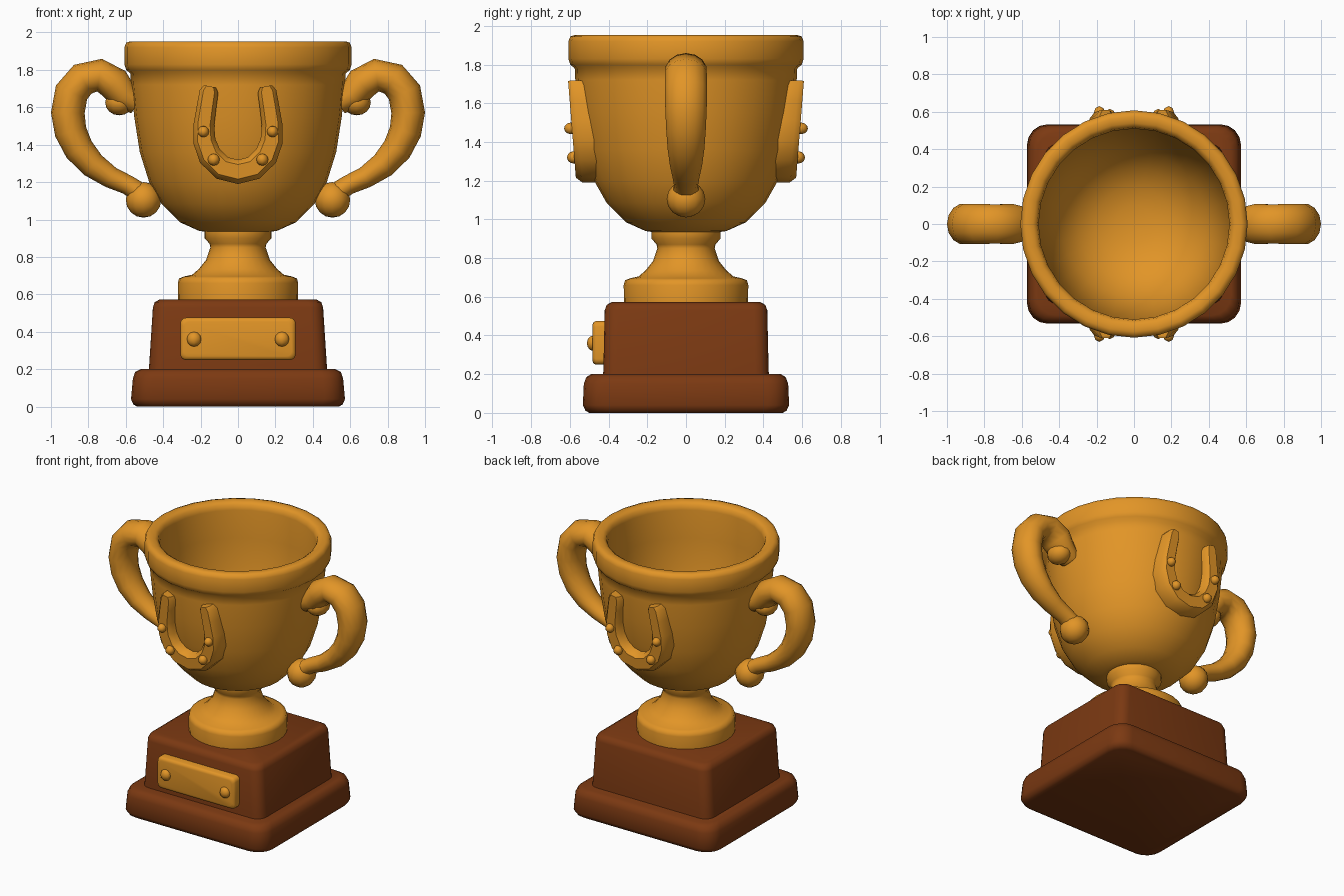
import bpy, bmesh, math
from mathutils import Vector

if "Cube" in bpy.data.objects:
    bpy.data.objects.remove(bpy.data.objects["Cube"], do_unlink=True)


def make_material(name, rgb):
    mat = bpy.data.materials.new(name)
    mat.use_nodes = True
    mat.diffuse_color = (*rgb, 1)
    mat.node_tree.nodes["Principled BSDF"].inputs["Base Color"].default_value = (*rgb, 1)
    return mat


gold = make_material("gold", (0.76, 0.30, 0.02))
wood = make_material("brown wood", (0.2, 0.041, 0.006))


def finish(bm, name, mat, angle=50):
    """Turn a bmesh into a smooth shaded object."""
    bmesh.ops.recalc_face_normals(bm, faces=bm.faces)
    mesh = bpy.data.meshes.new(name)
    bm.to_mesh(mesh)
    bm.free()
    mesh.materials.append(mat)
    obj = bpy.data.objects.new(name, mesh)
    bpy.context.collection.objects.link(obj)
    bpy.ops.object.select_all(action="DESELECT")
    obj.select_set(True)
    bpy.context.view_layer.objects.active = obj
    bpy.ops.object.shade_smooth_by_angle(angle=math.radians(angle))
    return obj


def loft(name, rings, mat, angle=50):
    """Skin a list of equal closed rings and cap both ends."""
    bm = bmesh.new()
    loops = [[bm.verts.new(p) for p in ring] for ring in rings]
    n = len(loops[0])
    for a, b in zip(loops, loops[1:]):
        for i in range(n):
            j = (i + 1) % n
            bm.faces.new((a[i], a[j], b[j], b[i]))
    bm.faces.new(loops[0])
    bm.faces.new(loops[-1])
    return finish(bm, name, mat, angle)


def circle(r, z, n=28):
    return [(r * math.cos(t), r * math.sin(t), z)
            for t in (math.tau * i / n for i in range(n))]


def rounded_rect(hx, hy, r, steps=4):
    pts = []
    for q, (sx, sy) in enumerate(((1, 1), (-1, 1), (-1, -1), (1, -1))):
        for k in range(steps + 1):
            t = math.pi / 2 * (q + k / steps)
            pts.append((sx * (hx - r) + r * math.cos(t), sy * (hy - r) + r * math.sin(t)))
    return pts


def ball(name, loc, size, mat, seg=12):
    bm = bmesh.new()
    bmesh.ops.create_uvsphere(bm, u_segments=seg, v_segments=seg // 2 + 2, radius=1)
    bmesh.ops.scale(bm, vec=size, verts=bm.verts)
    bmesh.ops.translate(bm, vec=loc, verts=bm.verts)
    return finish(bm, name, mat, 60)


def directions(path):
    """Unit tangents along a path of (x, z) points."""
    out = []
    for i in range(len(path)):
        a, b = path[max(i - 1, 0)], path[min(i + 1, len(path) - 1)]
        out.append((Vector(b) - Vector(a)).normalized())
    return out


# Wooden base: wide foot and tapered block, as (z, half x, half y)
foot = [(0, .54, .50), (.012, .56, .52), (.04, .572, .533), (.15, .562, .528),
        (.185, .55, .515), (.2, .52, .49)]
block = [(.18, .478, .43), (.22, .475, .427), (.53, .455, .42), (.558, .445, .41), (.572, .42, .385)]
for name, levels, r in (("base_foot", foot, .11), ("base_block", block, .07)):
    loft(name, [[(x, y, z) for x, y in rounded_rect(hx, hy, r)] for z, hx, hy in levels], wood)

# Cup, stem and collar in one turned profile (radius, z)
outer = [(.32, .56), (.322, .66), (.315, .685), (.29, .695), (.245, .705), (.21, .735), (.17, .785),
         (.148, .85), (.152, .87), (.178, .9), (.178, .935), (.21, .94), (.31, .985), (.41, 1.085),
         (.475, 1.2), (.525, 1.36), (.555, 1.55), (.572, 1.72), (.575, 1.78)]
rim = [(.598, 1.8), (.608, 1.83), (.608, 1.92), (.598, 1.945), (.575, 1.953), (.54, 1.95),
       (.518, 1.935), (.51, 1.9)]
inner = [(.508, 1.7), (.485, 1.5), (.45, 1.33), (.39, 1.2), (.3, 1.1), (.2, 1.045), (.1, 1.02), (.02, 1.015)]
loft("cup", [circle(r, z) for r, z in outer + rim + inner], gold, 60)

# Name plate with two rivets on the front
plate = [(-.40, 0), (-.465, 0), (-.478, .006), (-.483, .02)]
loft("name_plate", [[(x, y, .362 + z) for x, z in rounded_rect(.308 - d, .113 - d, .03)]
                    for y, d in plate], gold)
for side, s in (("left", 1), ("right", -1)):
    ball(f"plate_rivet_{side}", (.235 * s, -.48, .36), (.04, .032, .04), gold, 8)

# Handles: tapered tube (x, z, radius) with a ball at the lower end
tube = [(.54, 1.62, .06), (.61, 1.66, .08), (.66, 1.725, .09), (.74, 1.772, .088), (.83, 1.75, .09),
        (.89, 1.68, .091), (.91, 1.57, .09), (.895, 1.47, .086), (.85, 1.375, .08),
        (.775, 1.29, .07), (.68, 1.225, .058), (.59, 1.185, .052), (.52, 1.14, .055)]
for side, s in (("left", 1), ("right", -1)):
    rings = []
    for (x, z, r), d in zip(tube, directions([p[:2] for p in tube])):
        ring = []
        for k in range(14):
            t = math.tau * k / 14
            c = r * math.cos(t)
            ring.append((s * (x - d.y * c), 1.22 * r * math.sin(t), z + d.x * c))
        rings.append(ring)
    loft(f"handle_{side}", rings, gold, 60)
    ball(f"handle_knob_upper_{side}", (.635 * s, 0, 1.625), (.075, .085, .068), gold)
    ball(f"handle_knob_lower_{side}", (.505 * s, 0, 1.105), (.095, .1, .095), gold)

# Horseshoe emblem on front and back: half path (x, z, half width), mirrored
half = [(.15, 1.712, .032), (.155, 1.685, .05), (.167, 1.61, .052), (.182, 1.51, .055), (.18, 1.42, .06),
        (.15, 1.34, .064), (.085, 1.276, .065)]
shoe = half + [(0, 1.255, .065)] + [(-x, z, w) for x, z, w in reversed(half)]
section = [(-1, 0), (-1, .75), (-.6, 1), (.6, 1), (1, .75), (1, 0)]
for face, s in (("front", -1), ("back", 1)):
    rings = []
    for (x, z, w), d in zip(shoe, directions([p[:2] for p in shoe])):
        ring = []
        for u, depth in section:
            px, pz = x - d.y * w * u, z + d.x * w * u
            back = .44 + .12 * (pz - 1.2)
            top = .568 + .08 * (pz - 1.2)
            ring.append((px, s * (back + (top - back) * depth), pz))
        rings.append(ring)
    loft(f"horseshoe_{face}", rings, gold, 45)
    for side, m in (("left", 1), ("right", -1)):
        ball(f"upper_stud_{face}_{side}", (.185 * m, s * .595, 1.47), (.03, .035, .03), gold, 8)
        ball(f"lower_stud_{face}_{side}", (.13 * m, s * .58, 1.32), (.032, .035, .032), gold, 8)
